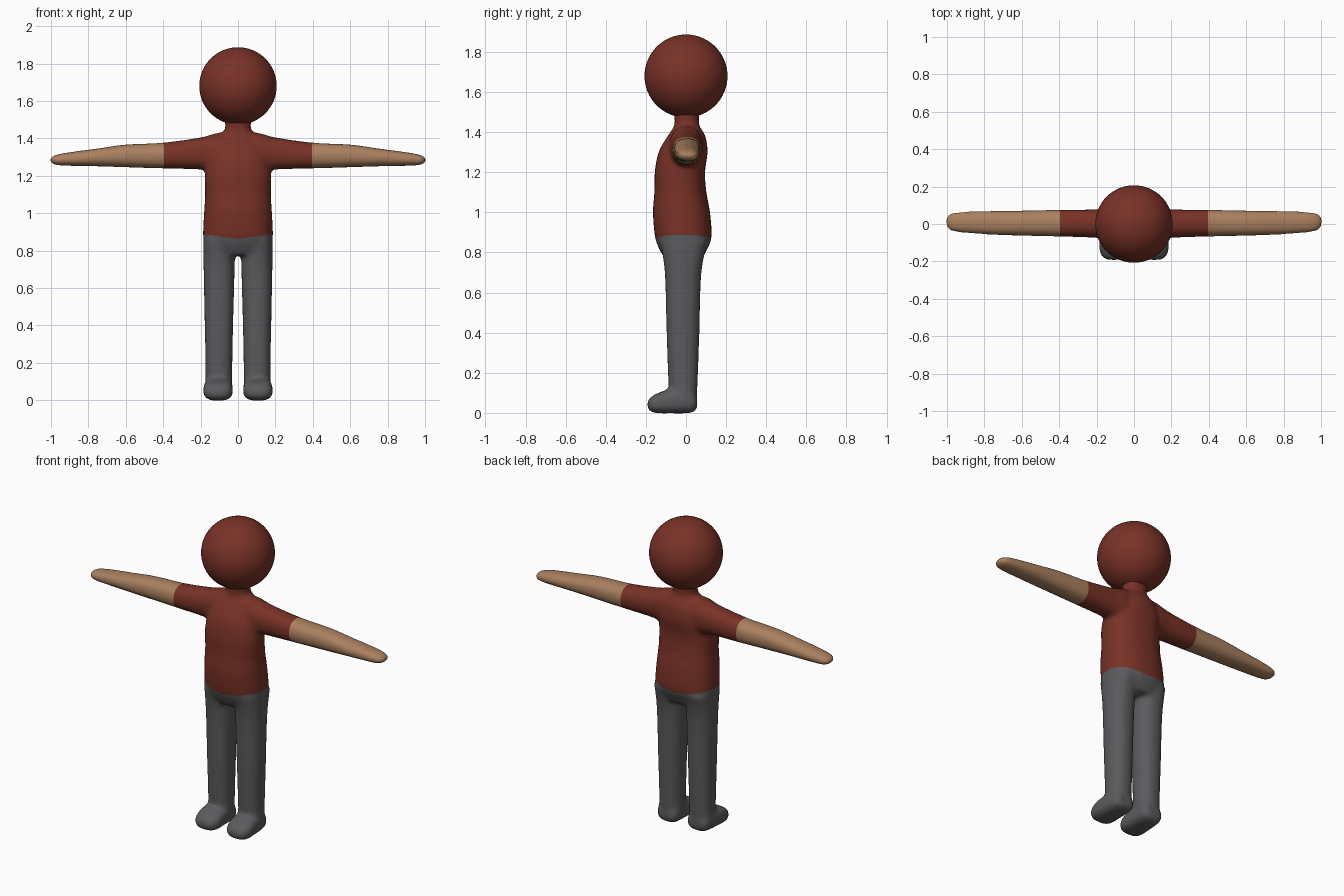
import bpy, bmesh, math
from mathutils import Vector

if "Cube" in bpy.data.objects:
    bpy.data.objects.remove(bpy.data.objects["Cube"])

CUFF, HEM, SAG = 0.395, 0.862, 0.14   # sleeve end, waistline height and its rise to the sides


def material(name, rgb):
    m = bpy.data.materials.new(name)
    m.diffuse_color = (*rgb, 1)
    m.use_nodes = True
    m.node_tree.nodes["Principled BSDF"].inputs["Base Color"].default_value = m.diffuse_color
    return m


red = material("brick red", (0.19, 0.032, 0.02))
grey = material("dark grey", (0.105, 0.105, 0.112))
tan = material("tan skin", (0.40, 0.215, 0.115))


def resample(rows, steps=5):
    """Catmull-Rom interpolation through the section rows."""
    out = []
    for i in range(len(rows) - 1):
        p = [rows[max(i - 1, 0)], rows[i], rows[i + 1], rows[min(i + 2, len(rows) - 1)]]
        for k in range(steps):
            t = k / steps
            out.append([0.5 * (2 * b + (c - a) * t + (2 * a - 5 * b + 4 * c - d) * t * t
                               + (3 * b - a - 3 * c + d) * t ** 3) for a, b, c, d in zip(*p)])
    return out + [rows[-1]]


def loft(bm, rows, axis, power=2.3, n=32):
    """Rows are (position on axis, low u, high u, low v, high v)."""
    rings = []
    for t, u0, u1, v0, v1 in resample(rows):
        ring = []
        for k in range(n):
            a = 2 * math.pi * k / n
            c, s = math.cos(a), math.sin(a)
            u = (u0 + u1) / 2 + (u1 - u0) / 2 * math.copysign(abs(c) ** (2 / power), c)
            v = (v0 + v1) / 2 + (v1 - v0) / 2 * math.copysign(abs(s) ** (2 / power), s)
            co = {"x": (t, u, v), "y": (u, t, v), "z": (u, v, t)}[axis]
            ring.append(bm.verts.new(co))
        rings.append(ring)
    faces = [bm.faces.new(rings[0]), bm.faces.new(rings[-1])]
    for a, b in zip(rings, rings[1:]):
        for k in range(n):
            j = (k + 1) % n
            faces.append(bm.faces.new((a[k], a[j], b[j], b[k])))
    bmesh.ops.recalc_face_normals(bm, faces=faces)


bm = bmesh.new()

# torso with hips and neck
loft(bm, [(0.775, -0.15, 0.15, -0.11, 0.085), (0.82, -0.175, 0.175, -0.135, 0.108),
          (0.88, -0.187, 0.187, -0.155, 0.128), (1.0, -0.182, 0.182, -0.165, 0.12),
          (1.1, -0.176, 0.176, -0.158, 0.102), (1.2, -0.178, 0.178, -0.156, 0.095),
          (1.3, -0.165, 0.165, -0.137, 0.108), (1.38, -0.125, 0.125, -0.092, 0.097),
          (1.425, -0.085, 0.085, -0.062, 0.07), (1.455, -0.068, 0.068, -0.056, 0.065),
          (1.52, -0.075, 0.075, -0.065, 0.07)], "z")

for s in (-1, 1):
    def side(lo, hi):
        return (lo, hi) if s > 0 else (-hi, -lo)

    # arm, tapering to a simple rounded hand
    loft(bm, [(s * x, y0, y1, z0, z1) for x, y0, y1, z0, z1 in (
        (0.04, -0.06, 0.065, 1.24, 1.437), (0.12, -0.085, 0.085, 1.22, 1.427),
        (0.2, -0.074, 0.078, 1.233, 1.405), (0.4, -0.067, 0.076, 1.239, 1.377),
        (0.6, -0.063, 0.072, 1.245, 1.367), (0.75, -0.058, 0.07, 1.25, 1.346),
        (0.9, -0.048, 0.066, 1.253, 1.326), (0.965, -0.04, 0.06, 1.256, 1.314),
        (0.992, -0.028, 0.05, 1.264, 1.304), (1.004, -0.008, 0.032, 1.275, 1.295))], "x")
    # leg
    loft(bm, [(z, *side(x0, x1), y0, y1) for z, x0, x1, y0, y1 in (
        (0.03, 0.03, 0.175, -0.08, 0.052), (0.2, 0.03, 0.174, -0.09, 0.06),
        (0.4, 0.026, 0.178, -0.097, 0.067), (0.7, 0.018, 0.184, -0.106, 0.077),
        (0.86, 0.015, 0.186, -0.13, 0.11))], "z")
    # foot
    loft(bm, [(y, *side(x0, x1), z0, z1) for y, x0, x1, z0, z1 in (
        (0.056, 0.06, 0.145, 0.025, 0.08), (0.04, 0.038, 0.168, 0.006, 0.1),
        (0.0, 0.03, 0.178, -0.002, 0.12), (-0.08, 0.028, 0.184, -0.002, 0.118),
        (-0.13, 0.028, 0.186, -0.002, 0.103), (-0.17, 0.04, 0.174, 0.004, 0.083),
        (-0.192, 0.07, 0.146, 0.022, 0.06))], "y", 2.8)

mesh = bpy.data.meshes.new("body")
bm.to_mesh(mesh)
bm.free()
body = bpy.data.objects.new("body", mesh)
bpy.context.collection.objects.link(body)
bpy.context.view_layer.objects.active = body
body.select_set(True)

# fuse the limbs into one skin with soft joints
mod = body.modifiers.new("fuse", "REMESH")
mod.mode = "VOXEL"
mod.voxel_size = 0.011
mod = body.modifiers.new("soften", "SMOOTH")
mod.factor = 0.5
mod.iterations = 10
for name in ("fuse", "soften"):
    bpy.ops.object.modifier_apply(modifier=name)

# cut clean colour borders at sleeves and waist
mesh = body.data
for m in (red, grey, tan):
    mesh.materials.append(m)
bm = bmesh.new()
bm.from_mesh(mesh)


def cut(co, no, sign=0):
    faces = [f for f in bm.faces if sign == 0 or f.calc_center_median().x * sign > 0]
    edges = {e for f in faces for e in f.edges}
    verts = {v for f in faces for v in f.verts}
    bmesh.ops.bisect_plane(bm, geom=[*verts, *edges, *faces], dist=1e-5,
                           plane_co=Vector(co), plane_no=Vector(no).normalized())


cut((0, 0, 0), (1, 0, 0))
for s in (-1, 1):
    cut((s * CUFF, 0, 0), (1, 0, 0))
    cut((0, 0, HEM), (-s * SAG, 0, 1), s)
for f in bm.faces:
    c = f.calc_center_median()
    f.smooth = True
    f.material_index = 2 if abs(c.x) > CUFF else 1 if c.z < HEM + SAG * abs(c.x) else 0
bm.to_mesh(mesh)
bm.free()

# head
bpy.ops.mesh.primitive_uv_sphere_add(segments=64, ring_count=32, radius=0.207, location=(0, 0, 1.68))
head = bpy.context.object
head.name = "head"
head.data.materials.append(red)
bpy.ops.object.shade_smooth()
